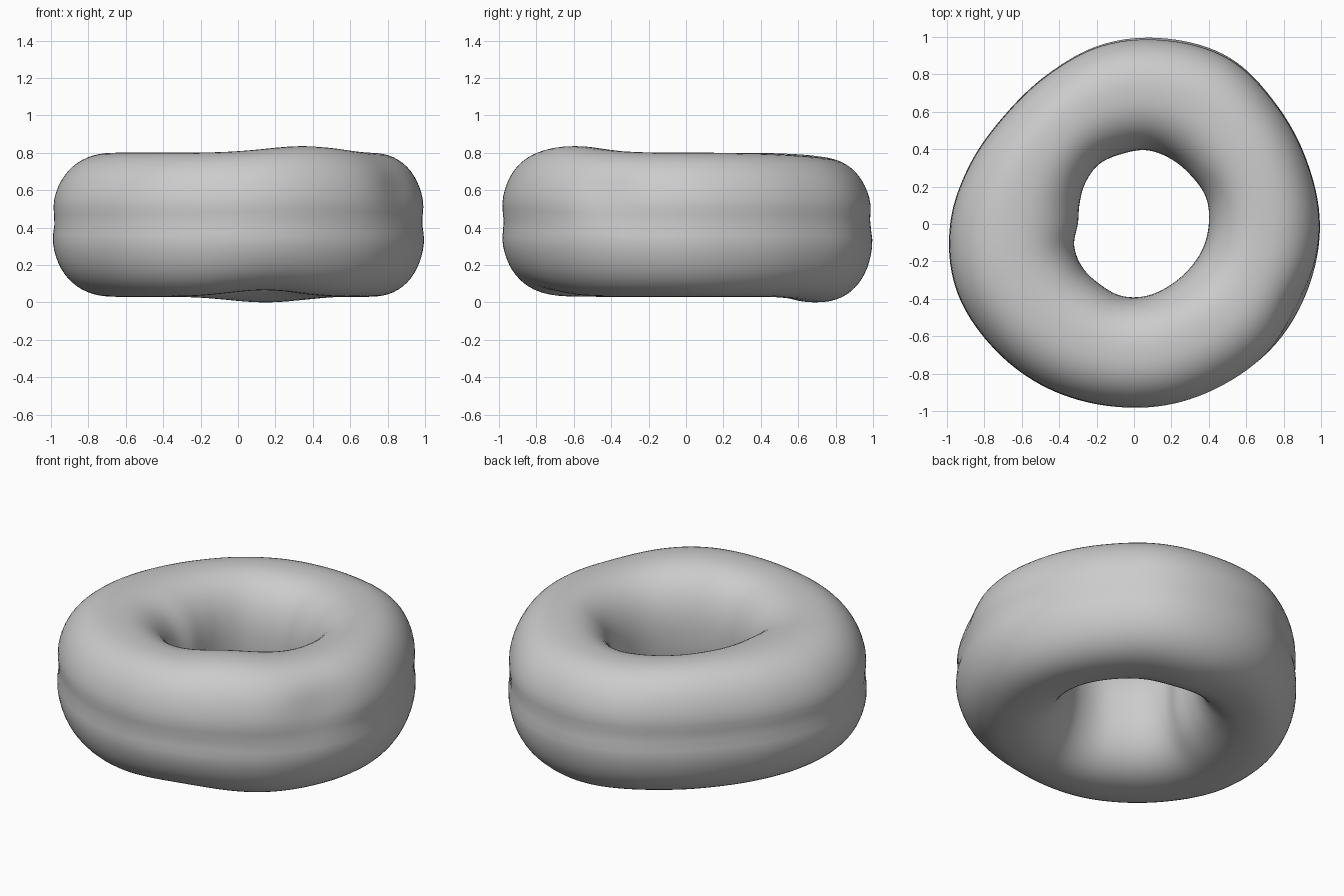
import bpy
import bmesh
from math import cos, sin, pi, radians, exp

cube = bpy.data.objects.get("Cube")
if cube:
    bpy.data.objects.remove(cube, do_unlink=True)

# Hand-shaped rim radii, one every twenty degrees starting at +x
OUTER = [1, .99, 1, 1.03, 1.01, .98, .93, .91, .94,
         .99, 1.02, 1.01, 1, .99, .99, .99, 1, 1]
INNER = [.4, .41, .4, .4, .4, .38, .37, .34, .31,
         .3, .34, .36, .37, .39, .39, .38, .38, .39]
SEGMENTS, SIDES = 144, 64


def smooth_sample(values, angle):
    """Periodic smooth curve through evenly spaced values."""
    count = len(values)
    place = angle / (2 * pi) * count
    i = int(place)
    t = place - i
    a, b, c, d = (values[(i + k) % count] for k in (-1, 0, 1, 2))
    return b + t * ((c - a) + t * ((2 * a - 5 * b + 4 * c - d)
                                   + t * (3 * (b - c) + d - a))) / 2


def bump(angle, degrees, width):
    """Soft bump centred on a direction around the ring."""
    gap = (angle - radians(degrees) + pi) % (2 * pi) - pi
    return exp(-(gap / radians(width)) ** 2)


def power(value, exponent):
    return abs(value) ** exponent * (1 if value > 0 else -1)


def ring_point(angle, around):
    outer = smooth_sample(OUTER, angle)
    inner = smooth_sample(INNER, angle)
    top = .8 + .035 * bump(angle, 300, 25) - .025 * bump(angle, 80, 35)
    bottom = .03 - .03 * bump(angle, 78, 22) + .035 * bump(angle, 282, 22)
    across, up = power(cos(around), .85), power(sin(around), .85)
    radius = (inner + outer) / 2 + across * (outer - inner) / 2
    z = (top + bottom) / 2 + up * (top - bottom) / 2
    if across > 0:
        # Shallow groove round the waist and a dent on the upper side
        radius -= .015 * exp(-((z - .43) / .07) ** 2)
        radius -= .03 * bump(angle, 333, 12) * exp(-((z - .6) / .15) ** 2)
    return radius * cos(angle), radius * sin(angle), z


# Ring-shaped body
bm = bmesh.new()
loops = [[bm.verts.new(ring_point(2 * pi * i / SEGMENTS, 2 * pi * j / SIDES))
          for j in range(SIDES)] for i in range(SEGMENTS)]
for i in range(SEGMENTS):
    here, after = loops[i], loops[(i + 1) % SEGMENTS]
    for j in range(SIDES):
        k = (j + 1) % SIDES
        bm.faces.new((here[j], after[j], after[k], here[k])).smooth = True
bmesh.ops.recalc_face_normals(bm, faces=bm.faces)
mesh = bpy.data.meshes.new("ring_body")
bm.to_mesh(mesh)
bm.free()
body = bpy.data.objects.new("ring_body", mesh)
bpy.context.collection.objects.link(body)

# Plain grey surface
grey = bpy.data.materials.new("light_grey")
grey.use_nodes = True
colour = (.6, .6, .6, 1)
grey.diffuse_color = colour
grey.node_tree.nodes["Principled BSDF"].inputs["Base Color"].default_value = colour
mesh.materials.append(grey)
